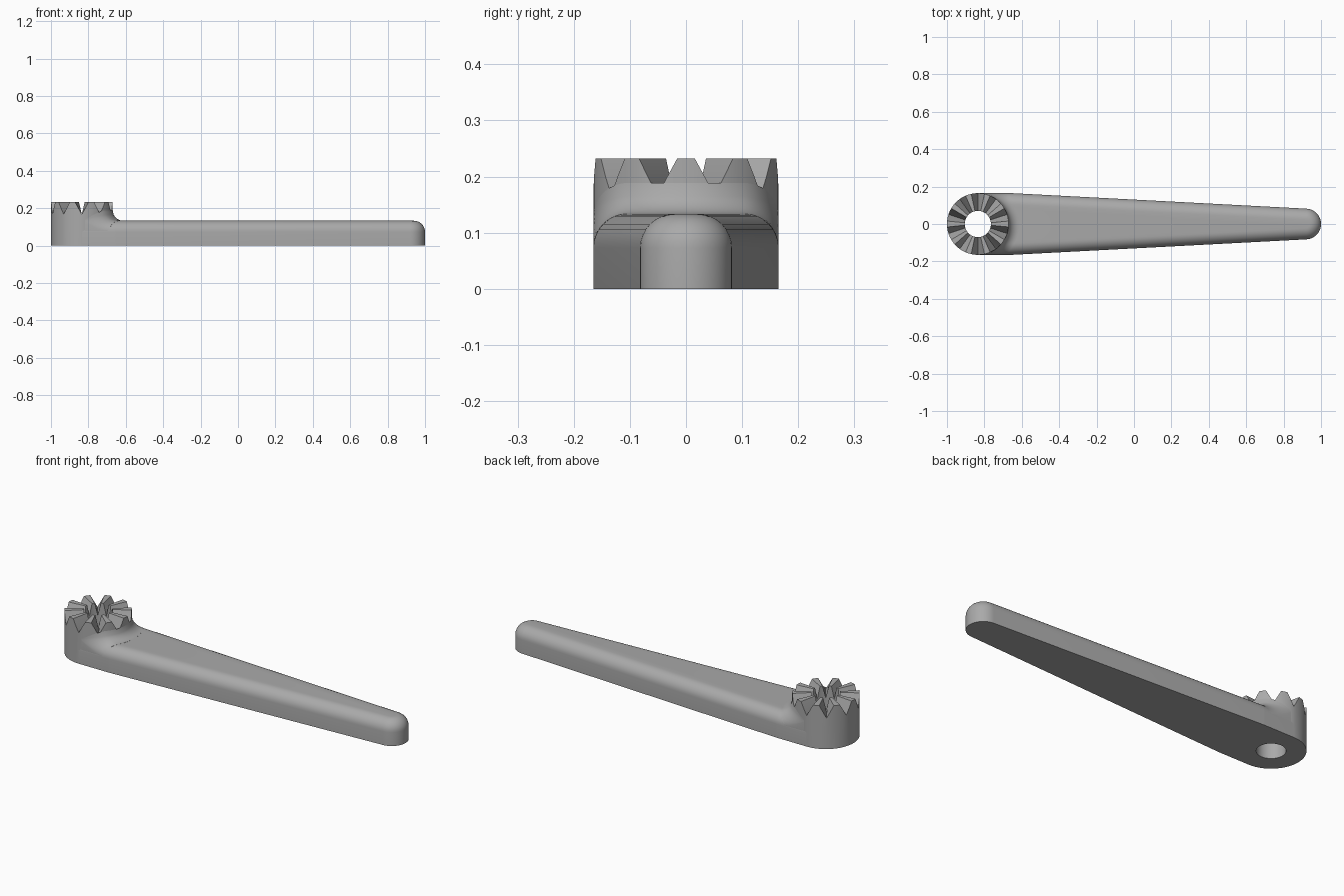
import bpy, math
from math import sin, cos, pi, radians

if "Cube" in bpy.data.objects:
    bpy.data.objects.remove(bpy.data.objects["Cube"])

HUB_X, HUB_R, HOLE_R = -0.835, 0.165, 0.07
TOP, VALLEY = 0.232, 0.167
BEND_X, TIP_X, TIP_R = -0.66, 0.918, 0.082
ARM_H, ROUND, FLARE = 0.133, 0.06, 0.055
SLOPE = (HUB_R - TIP_R) / (TIP_X - BEND_X)
TANGENT = math.acos(SLOPE)

grey = bpy.data.materials.new("plain grey")
grey.use_nodes = True
colour = (0.4, 0.4, 0.4, 1)
grey.diffuse_color = colour
grey.node_tree.nodes["Principled BSDF"].inputs["Base Color"].default_value = colour


def make(name, verts, faces):
    mesh = bpy.data.meshes.new(name)
    mesh.from_pydata(verts, [], faces)
    mesh.materials.append(grey)
    obj = bpy.data.objects.new(name, mesh)
    bpy.context.collection.objects.link(obj)
    bpy.ops.object.select_all(action="DESELECT")
    obj.select_set(True)
    bpy.context.view_layer.objects.active = obj
    bpy.ops.object.mode_set(mode="EDIT")
    bpy.ops.mesh.select_all(action="SELECT")
    bpy.ops.mesh.normals_make_consistent(inside=False)
    bpy.ops.object.mode_set(mode="OBJECT")
    bpy.ops.object.shade_smooth_by_angle(angle=radians(30))
    return obj


def bridge(a, b, n):
    return [(a + i, a + (i + 1) % n, b + (i + 1) % n, b + i) for i in range(n)]


# Toothed hub: a ring whose top edge follows ten radial teeth
angles = [radians(36 * k + a) for k in range(10) for a in (-18, -12, -5.5, 0, 5.5, 12)]
tooth_z = [VALLEY + (TOP - VALLEY) * min(1, (18 - abs(a)) / 12.5)
           for k in range(10) for a in (-18, -12, -5.5, 0, 5.5, 12)]
n = len(angles)
verts = []
for r, top in ((HUB_R, False), (HUB_R, True), (HOLE_R, True), (HOLE_R, False)):
    verts += [(HUB_X + r * cos(a), r * sin(a), z if top else 0) for a, z in zip(angles, tooth_z)]
faces = []
for k in range(4):
    faces += bridge(k * n, (k + 1) % 4 * n, n)
make("toothed_hub", verts, faces)


# Tapered arm: stacked outlines, rounded along the top edge
def outline(inset, z):
    def arc(cx, r, start, end, steps):
        return [(cx + r * cos(start + (end - start) * i / steps),
                 r * sin(start + (end - start) * i / steps), z) for i in range(steps + 1)]
    r = HUB_R - inset
    pts = [(HUB_X, -r, z)]
    pts += arc(BEND_X, r, -pi / 2, -TANGENT, 2)
    pts += arc(TIP_X, TIP_R - inset, -TANGENT, TANGENT, 24)
    pts += arc(BEND_X, r, TANGENT, pi / 2, 2)
    pts += [(HUB_X, r, z)]
    return pts + arc(HUB_X, 0.1, pi / 2, -pi / 2, 16)


levels = [(0, 0)]
for i in range(9):
    t = pi / 2 * i / 8
    levels.append((ROUND * (1 - cos(t)), ARM_H - ROUND + ROUND * sin(t)))
rings = [outline(d, z) for d, z in levels]
n = len(rings[0])
faces = [tuple(range(n)), tuple(range((len(rings) - 1) * n, len(rings) * n))]
for k in range(len(rings) - 1):
    faces += bridge(k * n, (k + 1) * n, n)
make("tapered_arm", [p for ring in rings for p in ring], faces)


# Concave flare where the arm rises into the hub
def arm_top(x, y):
    edge = max(abs(y), abs(y) * sin(TANGENT) + (x - BEND_X) * SLOPE)
    d = min(max(HUB_R - edge, 0), ROUND)
    return ARM_H - ROUND + math.sqrt(max(ROUND ** 2 - (ROUND - d) ** 2, 0))


STEPS, SIDES = 10, 56
verts, faces = [], []
for j in range(SIDES + 1):
    a = radians(-84 + 168 * j / SIDES)
    reach = min(HUB_R + FLARE, 0.1645 / abs(sin(a)) if abs(sin(a)) > 0.1 else 1)
    for i in range(STEPS + 1):
        r = HUB_R + (reach - HUB_R) * i / STEPS
        x, y = HUB_X + r * cos(a), r * sin(a)
        gap = min(r - HUB_R, FLARE)
        rise = FLARE - math.sqrt(max(FLARE ** 2 - (FLARE - gap) ** 2, 0))
        verts.append((x, y, arm_top(x, y) + rise + 0.0005))
    # Skirt that closes the outer edge onto the arm
    verts.append((x, y, arm_top(x, y) - 0.002))
row = STEPS + 2
for j in range(SIDES):
    for i in range(row - 1):
        p = j * row + i
        faces.append((p, p + 1, p + row + 1, p + row))
make("hub_flare", verts, faces)
